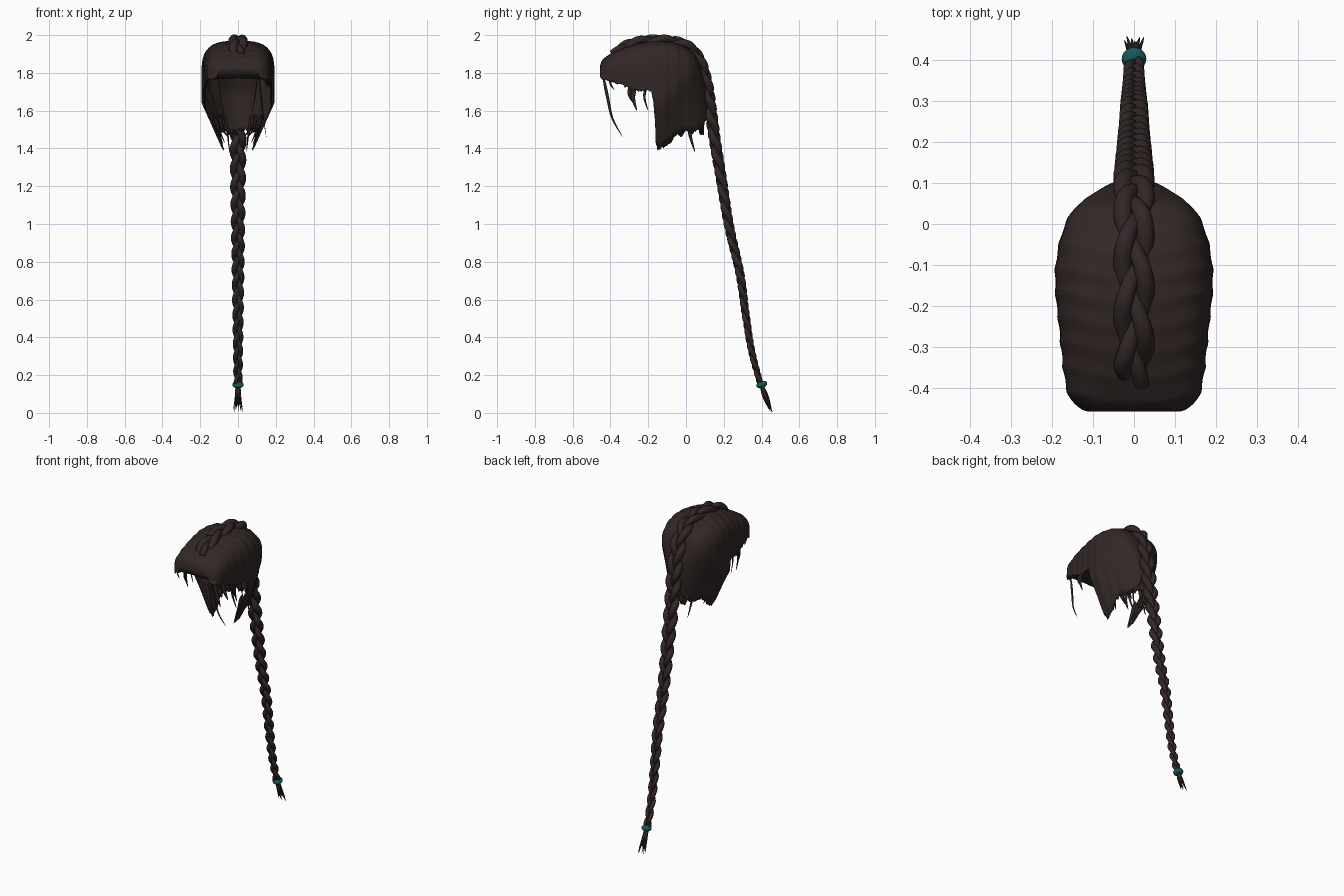
import bpy, bmesh, math, random
from mathutils import Vector

random.seed(4)
if "Cube" in bpy.data.objects:
    bpy.data.objects.remove(bpy.data.objects["Cube"], do_unlink=True)


def material(name, rgb):
    m = bpy.data.materials.new(name)
    m.use_nodes = True
    m.diffuse_color = (*rgb, 1)
    node = m.node_tree.nodes["Principled BSDF"]
    node.inputs["Base Color"].default_value = (*rgb, 1)
    node.inputs["Roughness"].default_value = 0.8
    return m


HAIR = material("dark brown hair", (0.031, 0.020, 0.019))
TEAL = material("teal band", (0.008, 0.10, 0.10))


def spline(keys, u):
    """Catmull-Rom through keys, u from 0 to 1."""
    n = len(keys) - 1
    i = min(int(u * n), n - 1)
    t = u * n - i
    a, b, c, d = (Vector(keys[min(max(k, 0), n)]) for k in range(i - 1, i + 3))
    return b + 0.5 * t * (c - a + t * (2 * a - 5 * b + 4 * c - d + t * (3 * (b - c) + d - a)))


def finish(name, bm, mat):
    mesh = bpy.data.meshes.new(name)
    bm.to_mesh(mesh)
    bm.free()
    mesh.materials.append(mat)
    for p in mesh.polygons:
        p.use_smooth = True
    ob = bpy.data.objects.new(name, mesh)
    bpy.context.scene.collection.objects.link(ob)
    return ob


def sheet(name, rows):
    """Thin shell through rows of points."""
    bm = bmesh.new()
    grid = [[bm.verts.new(p) for p in row] for row in rows]
    for r, q in zip(grid, grid[1:]):
        for j in range(len(r) - 1):
            bm.faces.new((r[j], r[j + 1], q[j + 1], q[j]))
    shell = finish(name, bm, HAIR).modifiers.new("thickness", "SOLIDIFY")
    shell.thickness = 0.008
    shell.offset = -1


def tube(bm, pts, radii, sides=8, flat=1.0):
    """Closed tube along pts, with flat scaling its x thickness."""
    rings = []
    for k, p in enumerate(pts):
        t = (pts[min(k + 1, len(pts) - 1)] - pts[max(k - 1, 0)]).normalized()
        n = t.cross(Vector((1, 0, 0))).normalized()
        b = t.cross(n)
        ang = [2 * math.pi * s / sides for s in range(sides)]
        rings.append([bm.verts.new(p + radii[k] * (n * math.cos(a) + b * flat * math.sin(a))) for a in ang])
    for r, q in zip(rings, rings[1:]):
        for s in range(sides):
            e = (s + 1) % sides
            bm.faces.new((r[s], r[e], q[e], q[s]))
    bm.faces.new(rings[0][::-1])
    bm.faces.new(rings[-1])
    bmesh.ops.recalc_face_normals(bm, faces=bm.faces)


# Hair cap: arched sections (y, top, half width, hem), from the rolled fringe to the nape
SECTIONS = [
    (-.29, 1.775, .165, 1.735), (-.41, 1.775, .135, 1.765), (-.453, 1.81, .112, 1.79),
    (-.448, 1.86, .135, 1.782), (-.42, 1.888, .16, 1.765), (-.37, 1.917, .172, 1.745),
    (-.30, 1.945, .18, 1.72), (-.24, 1.96, .186, 1.70), (-.185, 1.968, .192, 1.70),
    (-.165, 1.97, .193, 1.56), (-.155, 1.97, .194, 1.41), (-.10, 1.968, .193, 1.42),
    (-.03, 1.952, .18, 1.48), (.03, 1.915, .154, 1.49), (.06, 1.875, .122, 1.50),
    (.09, 1.79, .087, 1.52), (.108, 1.69, .045, 1.56), (.112, 1.66, .01, 1.58)]
ROWS, ARCH, DROP = 150, 14, 8


def tuck(y, z):
    """Inward taper of the hanging hair, starting higher towards the nape."""
    back = min(1, max(0, (y + .12) / .16))
    return min(1, max(0.42, 1 - (1.64 + .16 * back - z) * (2.3 - .9 * back)))


def wave(x, y):
    """Scalloped combing ridges."""
    return 0.0035 * abs(math.sin((y + .012 * math.sin(x * 28)) * math.pi / .06))


def half_section(row):
    """Outline of one section from hem to crown."""
    y, top, width, hem = spline(SECTIONS, row / ROWS)
    if row > 24:
        hem += random.uniform(-.008, .008)
    waist = max(hem, min(1.79, top - .1)) if top - hem > .12 else hem
    out = []
    for k in range(DROP):
        z = hem + (waist - hem) * k / DROP
        out.append((width * tuck(y, z) - wave(width, y), y, z))
    for k in range(ARCH):
        a = math.pi / 2 * k / ARCH
        x = width * math.cos(a) ** .62
        r = wave(x, y)
        z = waist + (top - waist) * math.sin(a) ** .66 - r * math.sin(a)
        out.append((x * tuck(y, z) - r * math.cos(a), y, z))
    return out + [(0, y, top)]


rows = []
for row in range(ROWS + 1):
    half = half_section(row)
    rows.append([(-x, y, z) for x, y, z in half] + half[-2::-1])
sheet("hair_cap", rows)

# Curved nape lining that closes the back behind the neck
rows = []
for k in range(14):
    z = 1.49 + .026 * k
    xs = [.105 * tuck(.04, z) * j / 10 for j in range(-10, 11)]
    lean = .4 * max(0, z - 1.70)
    rows.append([(x, .088 - lean - 5 * x * x, z + (random.uniform(-.02, .02) if k == 0 else 0)) for x in xs])
sheet("nape_lining", rows)

# Three-strand braid running over the crown and down the back
PATH = [(0, -.385, 1.893), (0, -.30, 1.945), (0, -.20, 1.967), (0, -.10, 1.966), (0, 0, 1.942),
        (0, .065, 1.875), (0, .104, 1.76), (0, .126, 1.63), (0, .152, 1.45), (0, .19, 1.22),
        (0, .23, .98), (0, .285, .74), (0, .315, .53), (0, .347, .33), (0, .392, .16)]
STEPS = 420
centre = [spline(PATH, k / STEPS) for k in range(STEPS + 1)]
length = [0]
for p, q in zip(centre, centre[1:]):
    length.append(length[-1] + (q - p).length)


def braid_size(f):
    return (1.04 - .53 * max(0, f - .3) / .7) * min(1, .8 + f * 8)


for s in range(3):
    pts, radii = [], []
    phase = s * 2 * math.pi / 3
    for k, p in enumerate(centre):
        f = length[k] / length[-1]
        size = braid_size(f)
        tangent = (centre[min(k + 1, STEPS)] - centre[max(k - 1, 0)]).normalized()
        normal = tangent.cross(Vector((1, 0, 0)))
        # the weave tightens towards the tip
        turn = phase + 2 * math.pi * (f * 5 + f * f * 2.7)
        pts.append(p + Vector((.026 * size * math.sin(turn), 0, 0)) + normal * .013 * size * math.sin(2 * turn))
        # strands swell where they reach the outside
        radii.append(size * (.019 + .004 * math.sin(turn) ** 2))
    bm = bmesh.new()
    tube(bm, pts, radii, 10)
    finish(f"braid_strand_{s + 1}", bm, HAIR)

# Band around the end of the braid
bm = bmesh.new()
bmesh.ops.create_uvsphere(bm, u_segments=20, v_segments=10, radius=.03)
for v in bm.verts:
    v.co.z *= .62
band = finish("braid_band", bm, TEAL)
band.location = (0, .401, .15)
band.rotation_euler = (.3, 0, 0)


def lock(bm, keys, radius, flat=1.0):
    """Wisp following a few points, tapered at both ends."""
    n = 12
    pts = [spline(keys, k / n) for k in range(n + 1)]
    radii = [radius * (1 - (k / n) ** 2 * .93) * min(1, .35 + k / 4) for k in range(n + 1)]
    tube(bm, pts, radii, 6, flat)


# Loose tuft below the band
bm = bmesh.new()
for k in range(12):
    a = k * 2.4
    x, y = .024 * math.cos(a), .012 * math.sin(a)
    end = .004 * k
    lock(bm, [(x * .3, .40, .15), (x * .5, .42 + y, .09), (x, .455 + y * .5 - end * .4, end)], .007)
finish("braid_tuft", bm, HAIR)

# Loose wisps at temples, jaw and nape on both sides
bm = bmesh.new()
for side in (-1, 1):
    for x, y, top, tip, r in ((.172, -.29, 1.74, 1.64, .012), (.174, -.27, 1.74, 1.60, .014),
                              (.178, -.21, 1.74, 1.60, .008), (.15, -.39, 1.78, 1.71, .008)):
        lock(bm, [(side * x, y, top), (side * x, y - .01, (top + tip) / 2), (side * x, y + .01, tip)], r, .35)
    for y, tip, x in ((-.14, 1.39, .075), (-.11, 1.40, .08), (-.07, 1.43, .07), (-.02, 1.46, .05), (.03, 1.47, .035)):
        lock(bm, [(side * (x + .05), y, 1.58), (side * (x + .03), y, 1.50), (side * x, y - .01, tip)], .022, .35)
    lock(bm, [(side * .065, .02, 1.58), (side * .055, .02, 1.48), (side * .045, .048, 1.38)], .012, .6)
finish("loose_wisps", bm, HAIR)

# Long curved wisp falling from one side of the fringe
bm = bmesh.new()
lock(bm, [(.112, -.44, 1.79), (.122, -.415, 1.67), (.135, -.39, 1.56), (.15, -.335, 1.46)], .009, .6)
finish("fringe_wisp", bm, HAIR)
